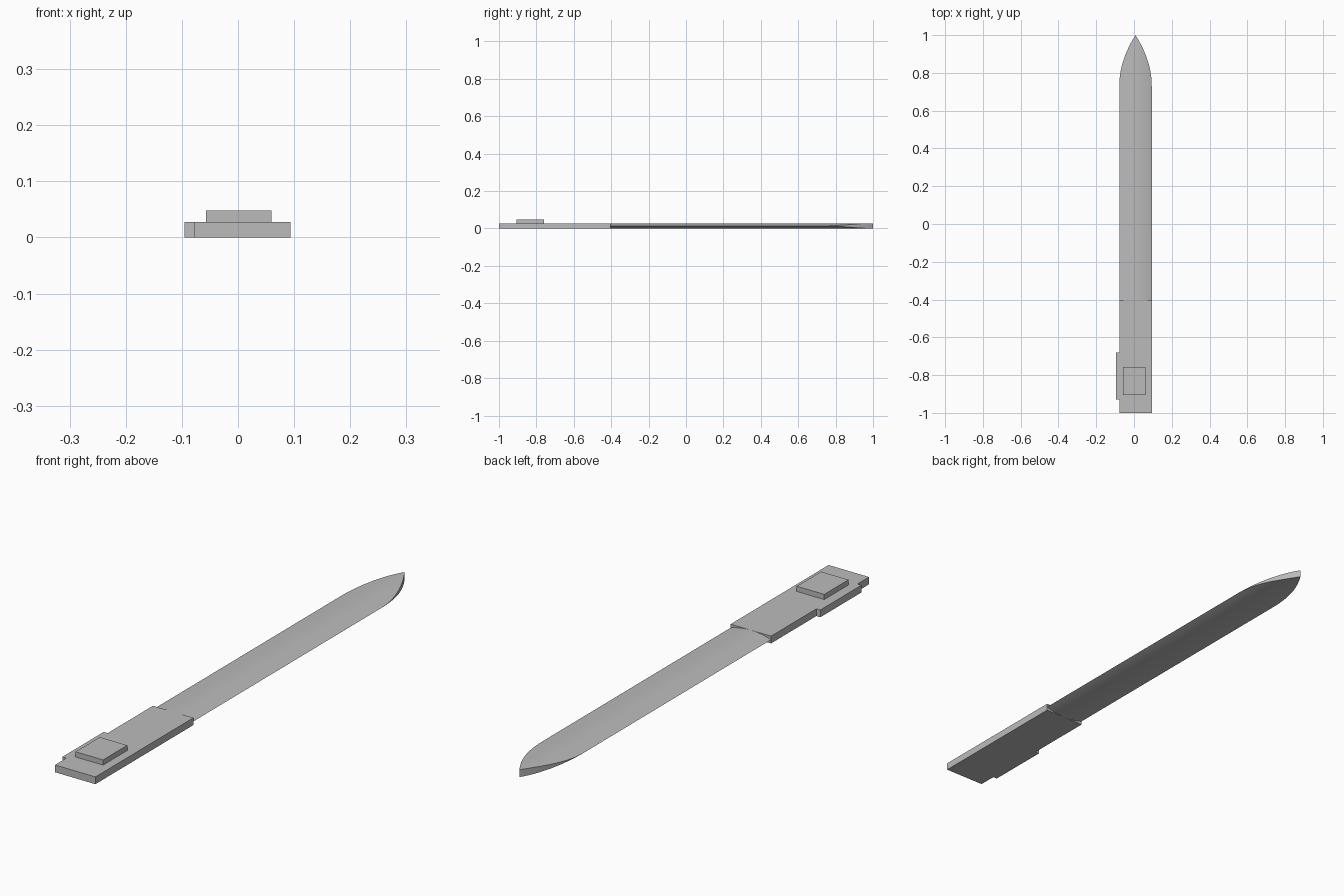
import bpy, bmesh, math

cube = bpy.data.objects.get("Cube")
if cube:
    bpy.data.objects.remove(cube, do_unlink=True)

MID, HALF = 0.008, 0.086      # blade axis and half width
THICK = 0.028
JOIN, SHOULDER, TIP = -0.405, 0.73, 1.0

grey = bpy.data.materials.new("plain grey")
grey.use_nodes = True
colour = (0.5, 0.5, 0.5, 1)
grey.diffuse_color = colour
grey.node_tree.nodes["Principled BSDF"].inputs["Base Color"].default_value = colour


def finish(bm, name):
    bmesh.ops.remove_doubles(bm, verts=bm.verts, dist=1e-5)
    bmesh.ops.recalc_face_normals(bm, faces=bm.faces)
    mesh = bpy.data.meshes.new(name)
    bm.to_mesh(mesh)
    bm.free()
    mesh.materials.append(grey)
    obj = bpy.data.objects.new(name, mesh)
    bpy.context.collection.objects.link(obj)
    return obj


def prism(name, outline, bottom, top):
    bm = bmesh.new()
    face = bm.faces.new([bm.verts.new((x, y, bottom)) for x, y in outline])
    new = bmesh.ops.extrude_face_region(bm, geom=[face])["geom"]
    verts = [v for v in new if isinstance(v, bmesh.types.BMVert)]
    bmesh.ops.translate(bm, verts=verts, vec=(0, 0, top - bottom))
    return finish(bm, name)


# Handle with a shallow tab on its right side
L, R, TAB = MID - HALF, MID + HALF, -0.095
prism("handle", [(L, -1), (R, -1), (R, JOIN), (L, JOIN),
                 (L, -0.68), (TAB, -0.68), (TAB, -0.93), (L, -0.93)], 0, THICK)

# Raised square button
prism("button", [(-0.057, -0.905), (0.06, -0.905),
                 (0.06, -0.758), (-0.057, -0.758)], THICK, 0.048)

# Blade: lens cross-section, trimmed to a curved point with upright walls
bm = bmesh.new()
STEPS = 36
columns = []
for i in range(STEPS + 1):
    u = math.sin(math.pi * (i / STEPS - 0.5))
    x = MID + HALF * u
    rise = THICK / 2 * (1 - u * u)
    end = SHOULDER + (TIP - SHOULDER) * math.sqrt(max(0, 1 - abs(u)))
    low, high = THICK / 2 - rise, THICK / 2 + rise
    columns.append([bm.verts.new(p) for p in (
        (x, JOIN, low), (x, end, low), (x, end, high), (x, JOIN, high))])
for a, b in zip(columns, columns[1:]):
    for k in range(4):
        n = (k + 1) % 4
        bm.faces.new((a[k], a[n], b[n], b[k]))
blade = finish(bm, "blade")
bpy.ops.object.select_all(action="DESELECT")
blade.select_set(True)
bpy.context.view_layer.objects.active = blade
bpy.ops.object.shade_smooth_by_angle(angle=math.radians(25))
